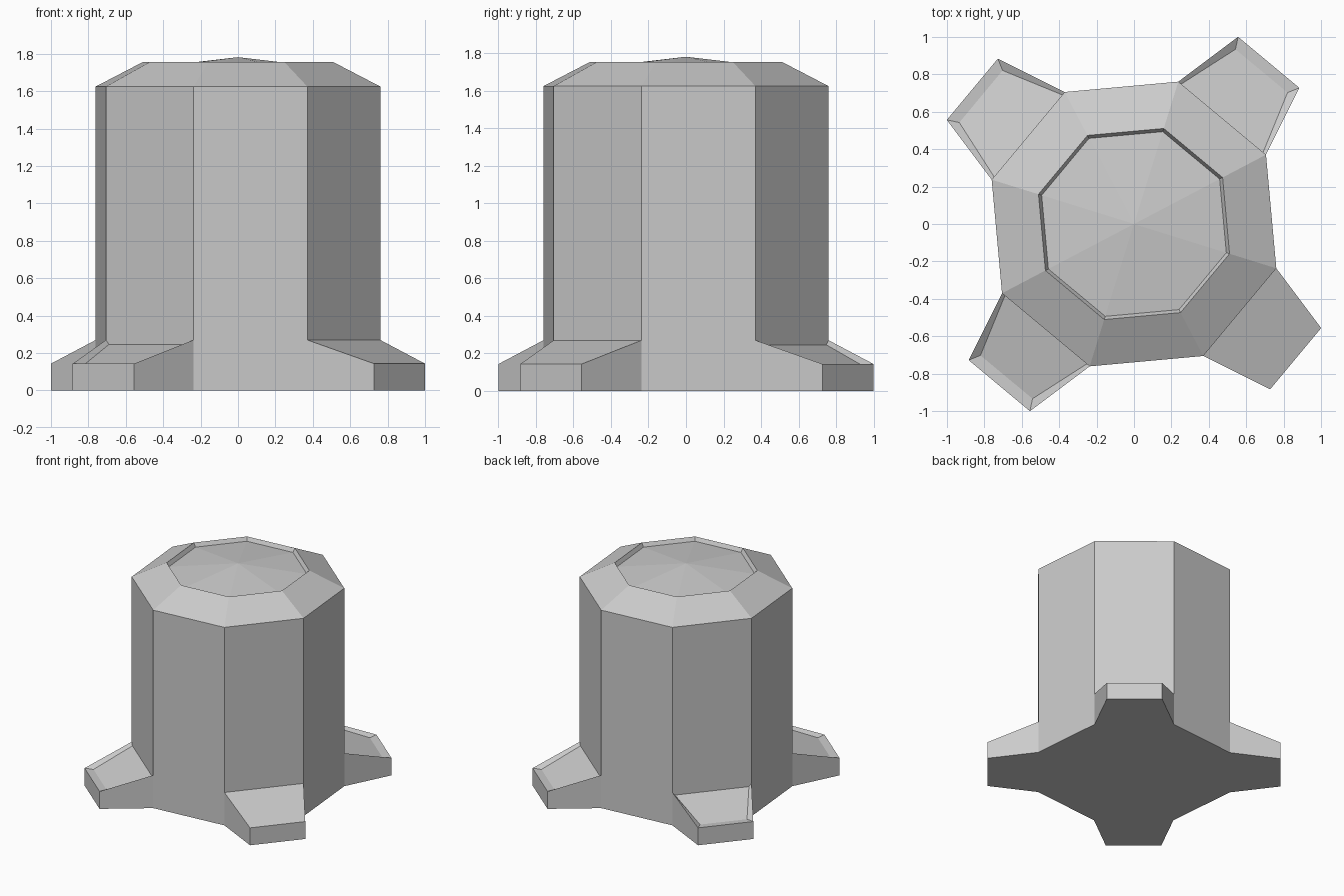
import bpy, bmesh
from math import cos, sin, radians, pi

if "Cube" in bpy.data.objects:
    bpy.data.objects.remove(bpy.data.objects["Cube"])

FOOT_ANGLE = radians(50.2)      # direction of the first foot
START = FOOT_ANGLE - pi / 8     # first octagon corner


def finish(name, bm):
    mesh = bpy.data.meshes.new(name)
    bm.to_mesh(mesh)
    bm.free()
    obj = bpy.data.objects.new(name, mesh)
    bpy.context.collection.objects.link(obj)
    return obj


def build_body():
    bm = bmesh.new()
    # radius, height: base, foot top, shoulder, rim, sunken cap edge
    profile = [(0.797, 0), (0.797, 0.24), (0.797, 1.625),
               (0.535, 1.755), (0.517, 1.724)]
    rings = [[bm.verts.new((r * cos(START + k * pi / 4), r * sin(START + k * pi / 4), z))
              for k in range(8)] for r, z in profile]
    bm.faces.new(rings[0][::-1])
    for n, (lo, hi) in enumerate(zip(rings, rings[1:])):
        for k in range(8):
            if n == 0 and k % 2 == 0:
                continue        # a foot joins here
            j = (k + 1) % 8
            bm.faces.new((lo[k], lo[j], hi[j], hi[k]))
    # shallow pointed cap
    apex = bm.verts.new((0, 0, 1.782))
    for k in range(8):
        bm.faces.new((rings[-1][k], rings[-1][(k + 1) % 8], apex))
    finish("octagonal_body", bm)


def build_foot(name, angle, recessed):
    bm = bmesh.new()

    def ring(d0, w0, z0, d1, w1, z1):
        pts = [(d0, -w0, z0), (d1, -w1, z1), (d1, w1, z1), (d0, w0, z0)]
        return [bm.verts.new((d * cos(angle) - w * sin(angle),
                              d * sin(angle) + w * cos(angle), z)) for d, w, z in pts]

    base = ring(0.736, 0.305, 0, 1.125, 0.213, 0)
    top = ring(0.736, 0.305, 0.27, 1.125, 0.213, 0.143)
    bm.faces.new(base[::-1])
    for i in range(3):
        bm.faces.new((base[i], base[i + 1], top[i + 1], top[i]))
    if recessed:
        # sunken panel with slanted walls on three sides
        panel = ring(0.736, 0.285, 0.246, 1.065, 0.181, 0.139)
        for i in range(3):
            bm.faces.new((top[i], top[i + 1], panel[i + 1], panel[i]))
        bm.faces.new(panel)
    else:
        bm.faces.new(top)
    finish(name, bm)


build_body()
names = ["back_right_foot", "back_left_foot", "front_left_foot", "front_right_foot"]
for i, name in enumerate(names):
    build_foot(name, FOOT_ANGLE + i * pi / 2, recessed=(i != 3))
